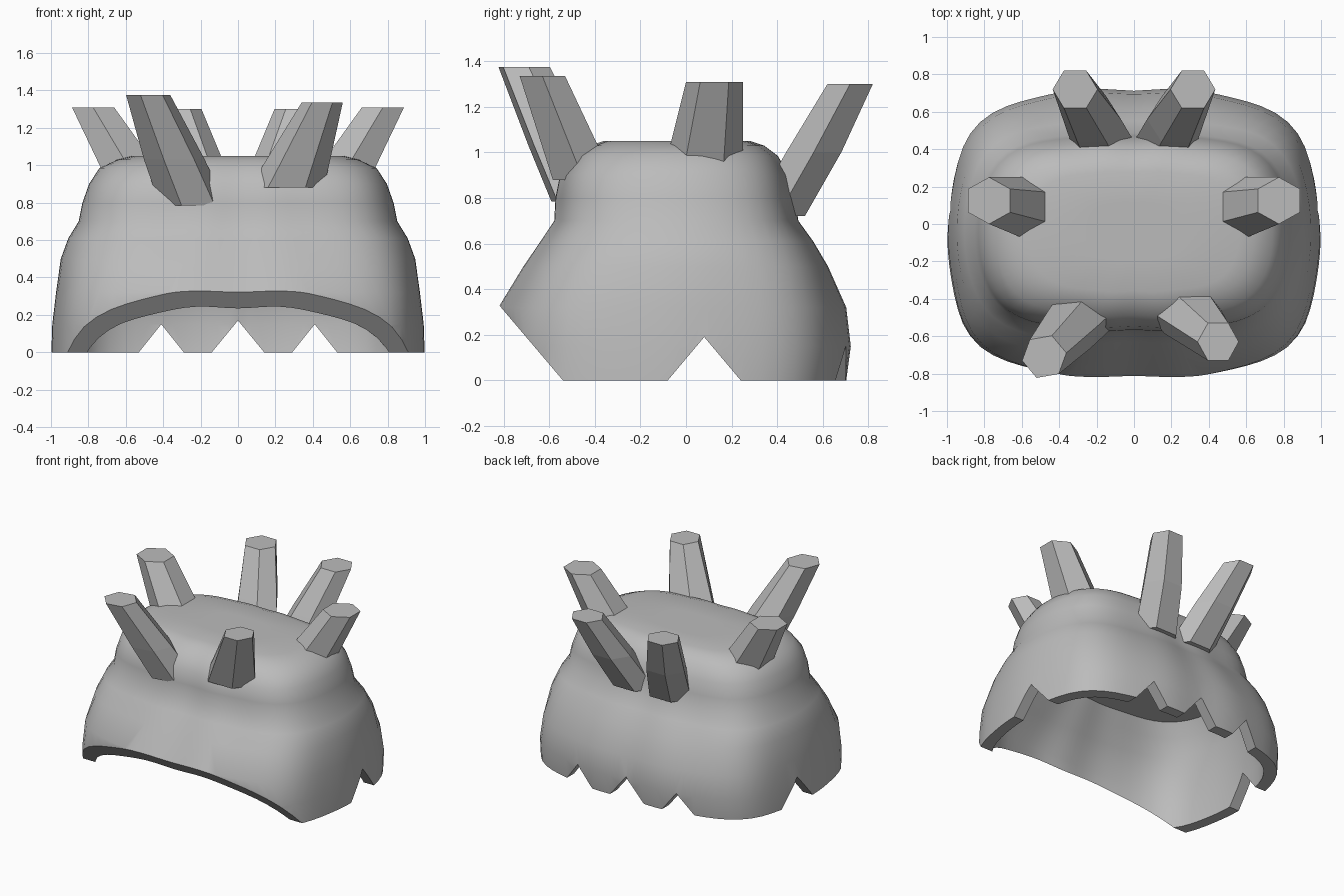
import bpy, bmesh, math
from mathutils import Vector

if "Cube" in bpy.data.objects:
    bpy.data.objects.remove(bpy.data.objects["Cube"])

grey = bpy.data.materials.new("plain grey")
grey.use_nodes = True
grey.diffuse_color = (0.5, 0.5, 0.5, 1)
grey.node_tree.nodes["Principled BSDF"].inputs["Base Color"].default_value = (0.5, 0.5, 0.5, 1)


def loft(name, rings):
    """Skin a list of closed rings of points and cap both ends."""
    bm = bmesh.new()
    loops = [[bm.verts.new(p) for p in ring] for ring in rings]
    n = len(loops[0])
    for a, b in zip(loops, loops[1:]):
        for i in range(n):
            j = (i + 1) % n
            bm.faces.new((a[i], a[j], b[j], b[i]))
    bm.faces.new(loops[0][::-1])
    bm.faces.new(loops[-1])
    bmesh.ops.recalc_face_normals(bm, faces=bm.faces)
    mesh = bpy.data.meshes.new(name)
    bm.to_mesh(mesh)
    bm.free()
    mesh.materials.append(grey)
    obj = bpy.data.objects.new(name, mesh)
    bpy.context.collection.objects.link(obj)
    return obj


def select_only(obj):
    bpy.ops.object.select_all(action='DESELECT')
    obj.select_set(True)
    bpy.context.view_layer.objects.active = obj


# Hair shell: rounded-box rings with soft vertical locks
# height, half width, front y, back y
LEVELS = [(-0.1, 0.99, -0.83, 0.69), (0.0, 0.99, -0.83, 0.70), (0.15, 0.985, -0.83, 0.72),
          (0.32, 0.965, -0.82, 0.70), (0.5, 0.94, -0.71, 0.62), (0.61, 0.9, -0.635, 0.555),
          (0.7, 0.845, -0.575, 0.49), (0.8, 0.825, -0.57, 0.475), (0.9, 0.79, -0.55, 0.45),
          (0.985, 0.735, -0.49, 0.40), (1.03, 0.64, -0.42, 0.34), (1.05, 0.56, -0.36, 0.28),
          (1.05, 0.25, -0.18, 0.12)]
SEGMENTS = 80
THICKNESS = 0.08


def shell_ring(z, half_x, front, back, inset=0, power=3.1):
    centre, half_y = (front + back) / 2, (back - front) / 2 - inset
    half_x -= inset
    ring = []
    for i in range(SEGMENTS):
        a = math.tau * i / SEGMENTS
        c, s = math.cos(a), math.sin(a)
        r = (abs(c / half_x) ** power + abs(s / half_y) ** power) ** (-1 / power)
        r *= 1 + 0.008 * math.cos(10 * a)
        ring.append((r * c, centre + r * s, z))
    return ring


hair = loft("hair_shell", [shell_ring(*level) for level in LEVELS])


def cut(rings):
    """Remove a lofted solid from the hair."""
    cutter = loft("cutter", rings)
    cutter.hide_render = True
    select_only(hair)
    mod = hair.modifiers.new("cut", 'BOOLEAN')
    mod.operation = 'DIFFERENCE'
    mod.solver = 'EXACT'
    mod.object = cutter
    bpy.ops.object.modifier_apply(modifier=mod.name)
    bpy.data.objects.remove(cutter)


def prism(profile, along_x, start, end):
    return [[(d, u, z) if along_x else (u, d, z) for u, z in profile] for d in (start, end)]


def notch(centre, half, peak):
    return [(centre, peak), (centre - 2 * half, -peak), (centre + 2 * half, -peak)]


# Head cavity, reaching up to the narrow waist of the hair
cavity = [shell_ring(*level, inset=THICKNESS) for level in LEVELS if level[0] <= 0.7]
below = [(x, y, z - 0.2) for x, y, z in cavity[0]]
cut([below] + cavity)

# Level hem with a sloping face opening, then pointed notches
cut(prism([(-0.54, 0), (-1.24, 0.825), (-1.5, 0.825), (-1.5, -0.5), (1.5, -0.5), (1.5, 0)],
          True, -1.5, 1.5))
cut(prism(notch(0.08, 0.16, 0.19), True, -1.5, 1.5))
for x, half, peak in ((-0.41, 0.12, 0.15), (0, 0.14, 0.17), (0.41, 0.12, 0.15)):
    cut(prism(notch(x, half, peak), False, 0.2, 1.2))
select_only(hair)
bpy.ops.object.shade_smooth_by_angle(angle=math.radians(38))


# Spikes: tapered six-sided prisms with level tips
def spike(name, sections, turn=0):
    """Each section is a centre and its half sizes in x and y."""
    rings = []
    for centre, rx, ry in sections:
        angles = [math.radians(turn + 60 * i) for i in range(6)]
        rings.append([Vector(centre) + Vector((rx * math.cos(a), ry * math.sin(a), 0)) for a in angles])
    loft(name, rings)


for side, label in ((1, "left"), (-1, "right")):
    spike(label + "_side_spike", [((side * 0.56, 0.08, 0.95), 0.18, 0.17),
                                  ((side * 0.775, 0.125, 1.31), 0.13, 0.125)], 30)
    spike(label + "_back_spike", [((side * 0.15, 0.40, 0.72), 0.175, 0.14),
                                  ((side * 0.225, 0.56, 1.0), 0.155, 0.14),
                                  ((side * 0.315, 0.72, 1.30), 0.12, 0.115)])
spike("right_front_spike", [((-0.24, -0.445, 0.785), 0.18, 0.155),
                            ((-0.34, -0.555, 1.03), 0.165, 0.145),
                            ((-0.48, -0.71, 1.375), 0.12, 0.12)], 10)
spike("left_front_spike", [((0.26, -0.45, 0.88), 0.2, 0.155),
                           ((0.45, -0.63, 1.335), 0.11, 0.115)])
